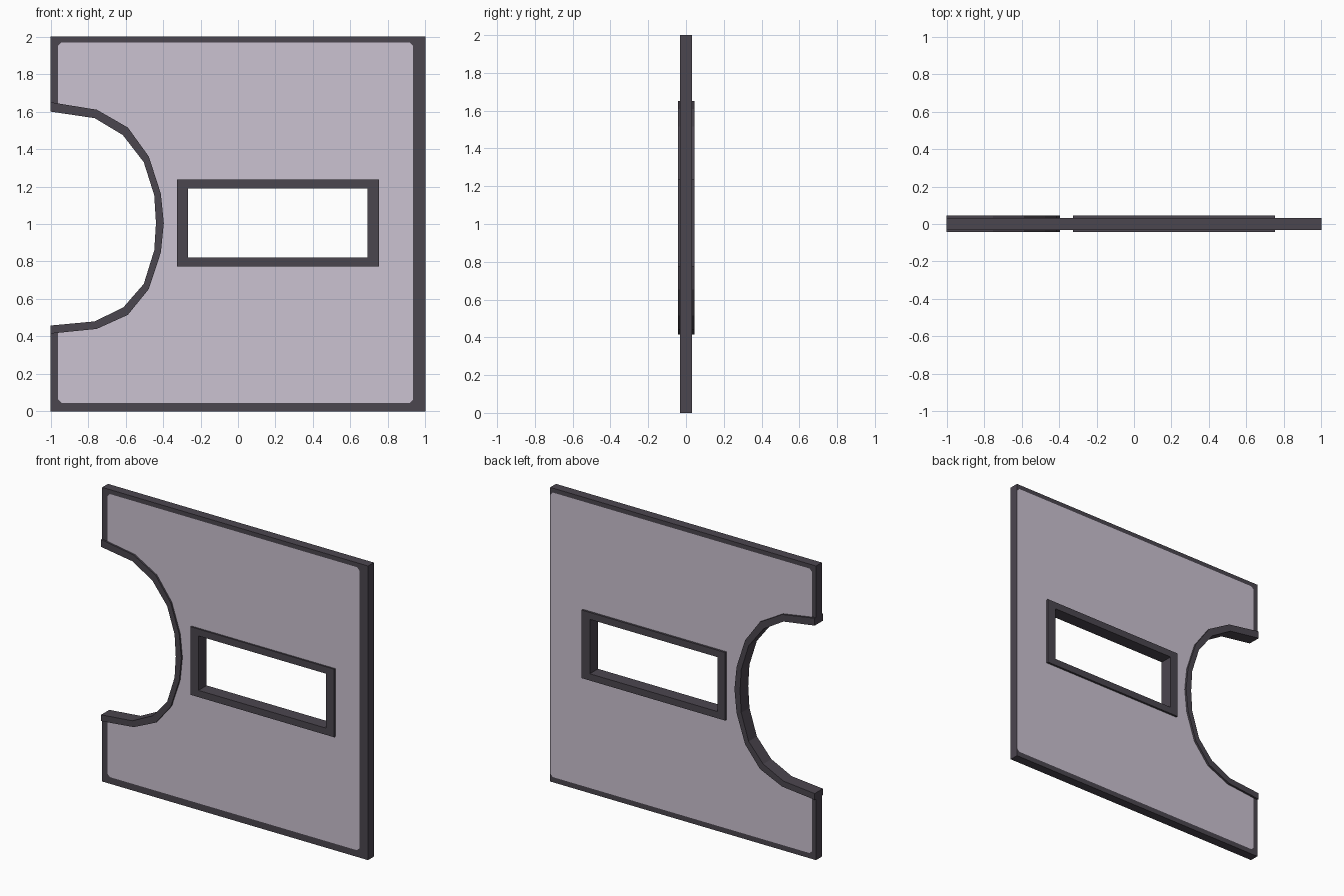
import bpy, bmesh
from mathutils import Vector
from mathutils.geometry import tessellate_polygon

if "Cube" in bpy.data.objects:
    bpy.data.objects.remove(bpy.data.objects["Cube"])


def material(name, rgb):
    m = bpy.data.materials.new(name)
    m.diffuse_color = (*rgb, 1.0)
    m.use_nodes = True
    m.node_tree.nodes["Principled BSDF"].inputs["Base Color"].default_value = m.diffuse_color
    return m


DARK = material("dark trim", (0.071, 0.061, 0.078))
LIGHT = material("light panel", (0.60, 0.54, 0.635))


def slab(pts, faces, y0, y1):
    """Thicken a flat x/z layout of faces into a closed solid."""
    bm = bmesh.new()
    front = [bm.verts.new((x, y0, z)) for x, z in pts]
    back = [bm.verts.new((x, y1, z)) for x, z in pts]
    count = {}
    for f in faces:
        bm.faces.new([front[i] for i in f])
        bm.faces.new([back[i] for i in reversed(f)])
        for a, b in zip(f, list(f[1:]) + [f[0]]):
            key = (min(a, b), max(a, b))
            count[key] = count.get(key, 0) + 1
    for (a, b), n in count.items():
        if n == 1:
            bm.faces.new([front[a], front[b], back[b], back[a]])
    bmesh.ops.recalc_face_normals(bm, faces=bm.faces)
    return bm


def finish(bm, name, mats):
    me = bpy.data.meshes.new(name)
    bm.to_mesh(me)
    bm.free()
    for m in mats:
        me.materials.append(m)
    ob = bpy.data.objects.new(name, me)
    bpy.context.collection.objects.link(ob)
    return ob


def frame(name, outer, inner, closed):
    """Raised dark frame between two matching outlines."""
    n = len(outer)
    faces = [(i, (i + 1) % n, n + (i + 1) % n, n + i)
             for i in range(n if closed else n - 1)]
    finish(slab(outer + inner, faces, -0.043, 0.045), name, [DARK])


def rect(x0, x1, z0, z1):
    return [(x0, z0), (x1, z0), (x1, z1), (x0, z1)]


# Outlines of the half-round opening (top to bottom) and the window
arch_out = [(-1, 1.65), (-0.754, 1.61), (-0.588, 1.515), (-0.476, 1.36), (-0.412, 1.162),
            (-0.396, 1.005), (-0.412, 0.848), (-0.476, 0.653), (-0.588, 0.515),
            (-0.754, 0.44), (-1, 0.415)]
arch_in = [(-1, 1.60), (-0.765, 1.565), (-0.615, 1.475), (-0.503, 1.33), (-0.447, 1.153),
           (-0.438, 1.005), (-0.447, 0.86), (-0.503, 0.68), (-0.612, 0.555),
           (-0.765, 0.48), (-1, 0.458)]
win_out = rect(-0.326, 0.754, 0.774, 1.237)
win_in = rect(-0.267, 0.692, 0.82, 1.19)

frame("arch_frame", arch_out, arch_in, False)
frame("window_frame", win_out, win_in, True)

# Wall panel with notch and window hole
outline = [(-1, 0), (1, 0), (1, 2), (-1, 2)] + arch_out
loops = [[Vector((x, z, 0)) for x, z in loop] for loop in (outline, win_out)]
bm = slab(outline + win_out, [tuple(t) for t in tessellate_polygon(loops)], -0.031, 0.031)

# Painted border: inner limits (x0, x1, z0, z1) on the front and back
FRONT = (-0.96, 0.935, 0.045, 1.97)
BACK = (-0.97, 0.998, 0.035, 1.97)
CUT = 0.018


def border_planes(lim):
    x0, x1, z0, z1 = lim
    planes = [((x0, z0), (1, 0)), ((x1, z0), (-1, 0)), ((x0, z0), (0, 1)), ((x0, z1), (0, -1))]
    for x, sx in ((x0, 1), (x1, -1)):
        for z, sz in ((z0, 1), (z1, -1)):
            planes.append(((x + sx * CUT, z), (sx, sz)))
    return planes


for lim in (FRONT, BACK):
    for (x, z), (nx, nz) in border_planes(lim):
        bmesh.ops.bisect_plane(bm, geom=bm.verts[:] + bm.edges[:] + bm.faces[:], dist=1e-6,
                               plane_co=(x, 0, z), plane_no=(nx, 0, nz))
bm.normal_update()
for f in bm.faces:
    c = f.calc_center_median()
    lim = FRONT if c.y < 0 else BACK
    inside = all((c.x - x) * nx + (c.z - z) * nz > 0
                 for (x, z), (nx, nz) in border_planes(lim))
    f.material_index = 1 if abs(f.normal.y) > 0.5 and inside else 0
finish(bm, "wall_panel", [DARK, LIGHT])
